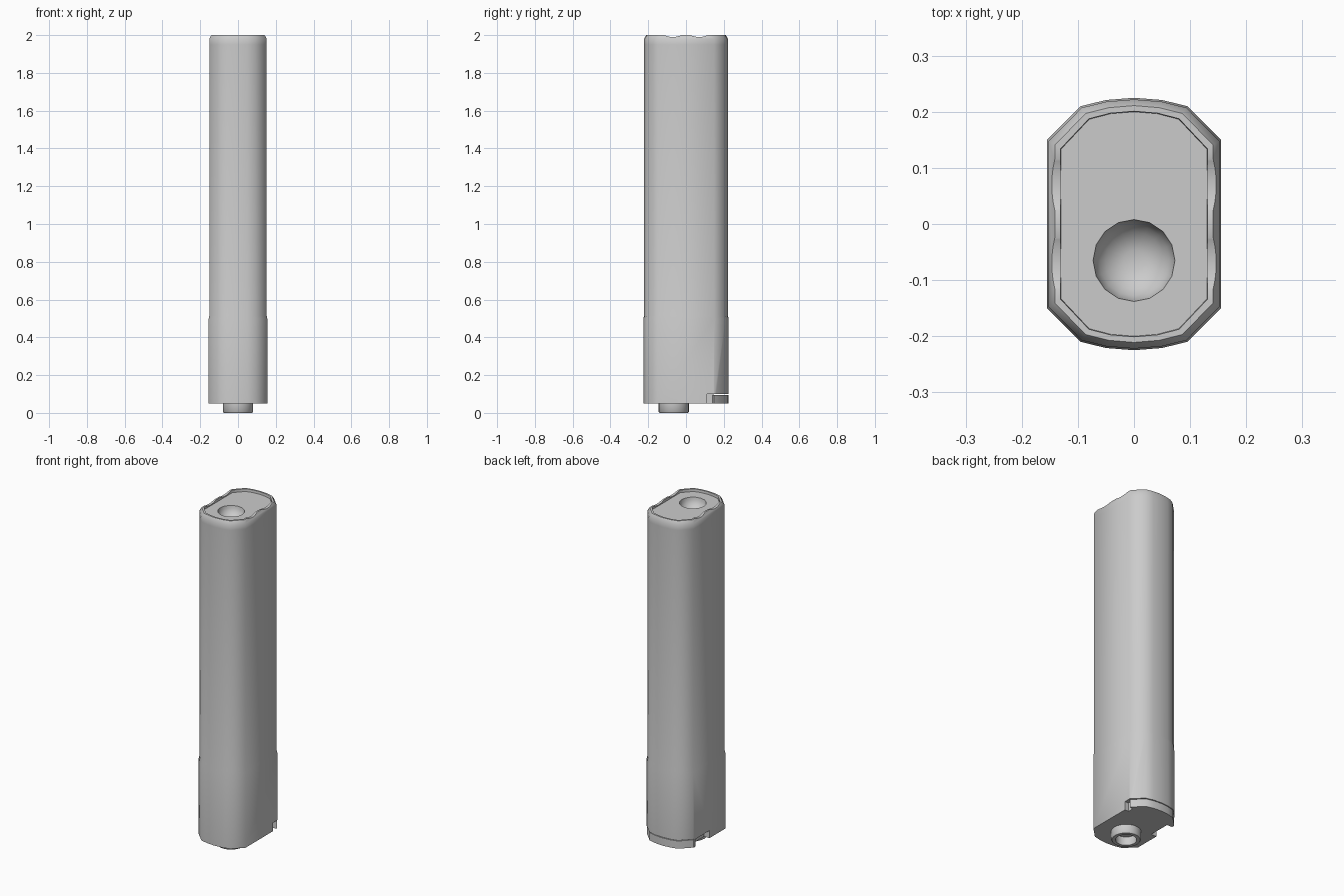
import bpy, bmesh, math
from mathutils import Matrix

if "Cube" in bpy.data.objects:
    bpy.data.objects.remove(bpy.data.objects["Cube"])

# quarter cross-section of the body, mirrored into a full loop
QUARTER = [(0.155, 0.15), (0.095, 0.21), (0.05, 0.221), (0.0, 0.225)]
HALF = QUARTER + [(-x, y) for x, y in QUARTER[-2::-1]]
OUTLINE = HALF + [(-x, -y) for x, y in HALF]


def inset(points, d):
    """Shrink the outline by roughly d on every side."""
    return [(x * (1 - d / 0.155), y * (1 - d / 0.225)) for x, y in points]


def make_object(name, bm):
    bmesh.ops.recalc_face_normals(bm, faces=bm.faces[:])
    mesh = bpy.data.meshes.new(name)
    bm.to_mesh(mesh)
    bm.free()
    obj = bpy.data.objects.new(name, mesh)
    bpy.context.collection.objects.link(obj)
    return obj


def loft(name, rings, closed=False):
    """Skin a list of (points, z) rings; cap the ends or join last to first."""
    bm = bmesh.new()
    loops = [[bm.verts.new((x, y, z)) for x, y in pts] for pts, z in rings]
    pairs = list(zip(loops, loops[1:]))
    if closed:
        pairs.append((loops[-1], loops[0]))
    else:
        bm.faces.new(loops[0])
        bm.faces.new(loops[-1])
    for a, b in pairs:
        n = len(a)
        for i in range(n):
            j = (i + 1) % n
            bm.faces.new((a[i], a[j], b[j], b[i]))
    return make_object(name, bm)


def circle(r, cy, n=16):
    return [(r * math.cos(2 * math.pi * i / n), cy + r * math.sin(2 * math.pi * i / n))
            for i in range(n)]


def box(name, lo, hi):
    return loft(name, [([(lo[0], lo[1]), (hi[0], lo[1]), (hi[0], hi[1]), (lo[0], hi[1])], z)
                       for z in (lo[2], hi[2])])


def select(obj):
    bpy.ops.object.select_all(action='DESELECT')
    obj.select_set(True)
    bpy.context.view_layer.objects.active = obj


def cut(target, cutter):
    mod = target.modifiers.new("cut", 'BOOLEAN')
    mod.operation = 'DIFFERENCE'
    mod.solver = 'EXACT'
    mod.object = cutter
    cutter.hide_render = True
    select(target)
    bpy.ops.object.modifier_apply(modifier=mod.name)
    bpy.data.objects.remove(cutter)


def smooth(obj, degrees):
    select(obj)
    bpy.ops.object.shade_smooth_by_angle(angle=math.radians(degrees))


# main body: slightly wider foot, chamfered rim, recessed top
upper = inset(OUTLINE, 0.003)
body = loft("body", [
    (OUTLINE, 0.05), (OUTLINE, 0.5), (upper, 0.515), (upper, 1.95), (upper, 1.98),
    (inset(OUTLINE, 0.014), 2.0), (inset(OUTLINE, 0.024), 2.0),
    (inset(OUTLINE, 0.025), 1.985)])

# two shallow scallops across the rim
for y in (-0.07, 0.07):
    bm = bmesh.new()
    bmesh.ops.create_cone(bm, cap_ends=True, segments=64, radius1=0.11, radius2=0.11, depth=0.6,
                          matrix=Matrix.Translation((0, y, 2.10)) @ Matrix.Rotation(math.pi / 2, 4, 'Y'))
    cut(body, make_object("scallop_cutter", bm))

# round bowl in the top
bowl = [(circle(0.073, -0.065), 2.03), (circle(0.073, -0.065), 1.985)]
for k in range(1, 6):
    a = k * math.pi / 2 / 6
    bowl.append((circle(0.073 * math.cos(a), -0.065), 1.985 - 0.065 * math.sin(a)))
cut(body, loft("bowl_cutter", bowl))

# notches at the foot: long one on the left, short slot on the right, seat for the rear clip
cut(body, box("left_notch_cutter", (-0.2, 0.0, 0.0), (-0.12, 0.13, 0.095)))
cut(body, box("right_slot_cutter", (0.13, 0.11, 0.0), (0.2, 0.16, 0.1)))
cut(body, box("clip_seat_cutter", (-0.2, 0.145, 0.0), (0.2, 0.3, 0.1)))
smooth(body, 50)

# rear clip, flush with the body above a thin seam
clip_outline = [(x * 0.985, y * 0.995) for x, y in HALF]
clip = loft("rear_clip", [([(0.13, 0.14)] + clip_outline + [(-0.13, 0.14)], z)
                          for z in (0.05, 0.096)])
smooth(clip, 35)

# hollow connector tube under the body
tube = loft("bottom_connector", [
    (circle(0.08, -0.065, 24), 0.055), (circle(0.08, -0.065, 24), 0.006),
    (circle(0.075, -0.065, 24), 0.0), (circle(0.056, -0.065, 24), 0.0),
    (circle(0.056, -0.065, 24), 0.055)], closed=True)
smooth(tube, 40)
